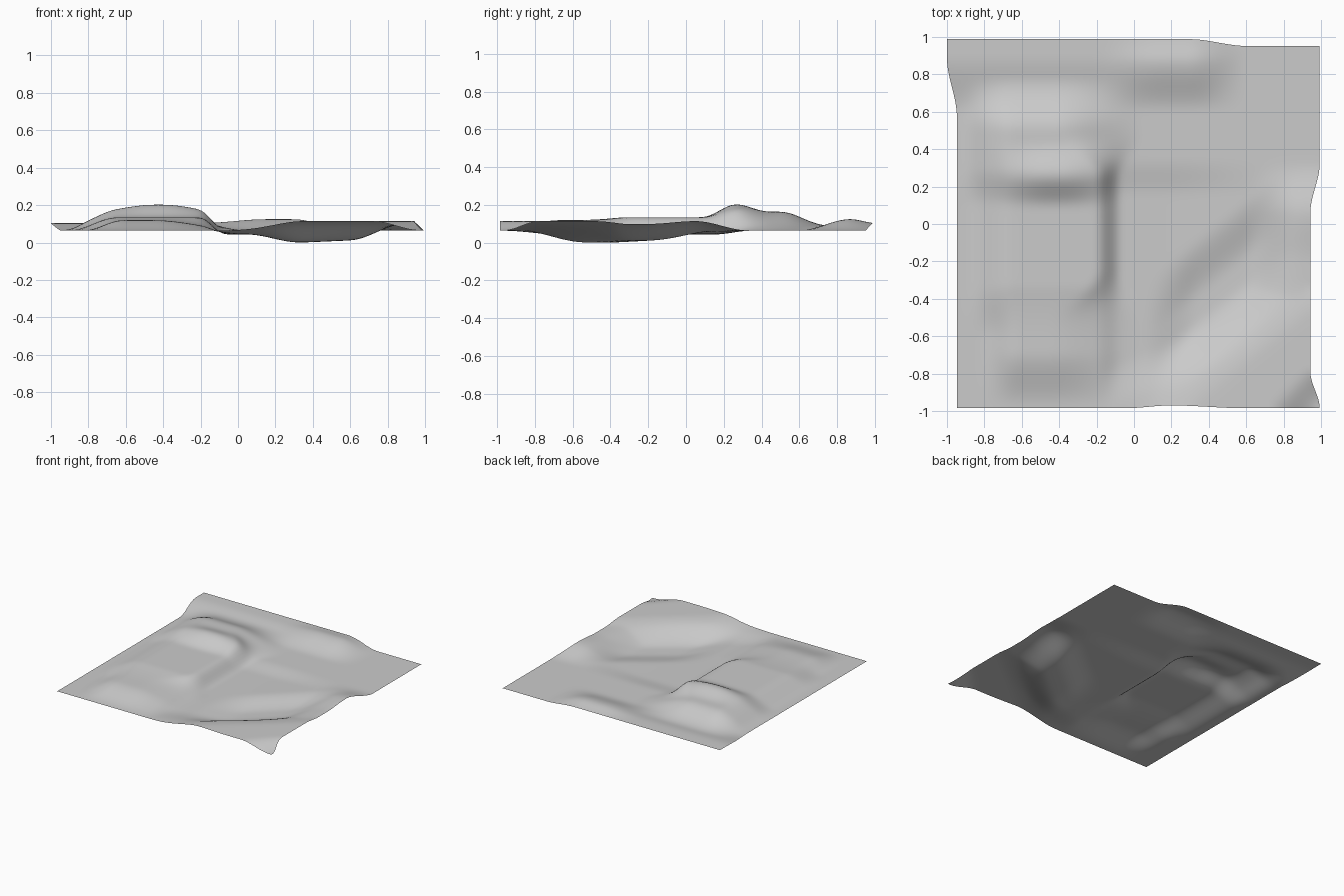
import bpy, bmesh

if "Cube" in bpy.data.objects:
    bpy.data.objects.remove(bpy.data.objects["Cube"])

N = 100  # grid cells per side


def ramp(v, a, b):
    """Smooth step from 0 at a to 1 at b."""
    t = max(0.0, min(1.0, (v - a) / (b - a)))
    return t * t * (3 - 2 * t)


def span(v, a, b, c, d):
    """Rises from a to b, falls from c to d."""
    return ramp(v, a, b) * (1 - ramp(v, c, d))


def height(x, y):
    z = 0.06
    # left plateau, steep on its right side only between y = -0.3 and 0.3
    soft = max(ramp(y, 0.25, 0.5), 1 - ramp(y, -0.55, -0.25))
    inner, outer = -0.2 - 0.22 * soft, -0.07 + 0.12 * soft
    z += 0.07 * span(x, -0.9, -0.65, inner, outer) * span(y, -0.6, -0.33, 0.5, 0.8)
    # lower front mound
    z += 0.055 * span(x, -0.82, -0.62, -0.45, 0.05) * span(y, -0.98, -0.68, -0.6, -0.35)
    # hill behind the plateau
    z += 0.03 * span(x, -0.95, -0.78, inner, outer) * span(y, 0.1, 0.3, 0.5, 0.78)
    z += 0.043 * span(x, -0.8, -0.45, -0.4, -0.06) * span(y, 0.08, 0.25, 0.25, 0.44)
    # raised back edge with a low hump
    z += 0.04 * (1 - ramp(x, 0.3, 0.6)) * ramp(y, 0.6, 0.9)
    z += 0.023 * span(x, -0.2, 0.15, 0.3, 0.6) * span(y, 0.6, 0.84, 0.86, 1.0)
    # shallow basin and the deeper diagonal channel
    s = y - 0.4 * (x - 0.5)
    z -= 0.021 * span(x, -0.2, -0.07, 0.15, 0.85) * ramp(s, -0.75, -0.5) * (1 - ramp(y, 0.15, 0.35))
    d = y - 0.8 * (x - 0.5)
    z -= 0.047 * span(x, 0.05, 0.34, 0.6, 0.87) * span(d, -0.7, -0.38, -0.27, 0.05)
    # front and right rims, dropping at the front right corner
    front = ramp(x, -0.12, 0.35) * (1 - ramp(d, -0.85, -0.4))
    right = ramp(x, 0.6, 0.93) * (1 - ramp(y, 0.05, 0.33)) * (1 - 0.3 * span(y, -0.6, -0.3, -0.2, 0.05))
    z += 0.05 * max(front, right) * (1 - ramp(x - y, 1.7, 1.96))
    return z


# slightly wavy outline
def left(y):
    return -0.947 - 0.053 * ramp(y, 0.58, 0.9)


def right(y):
    return 0.993 - 0.05 * span(y, -1.0, -0.8, 0.08, 0.35)


def front(x):
    return -0.985 + 0.015 * span(x, -0.05, 0.2, 0.2, 0.6)


def back(x):
    return 0.988 - 0.036 * ramp(x, 0.3, 0.6)


bm = bmesh.new()
bmesh.ops.create_grid(bm, x_segments=N, y_segments=N, size=1)
for v in bm.verts:
    u, w = (v.co.x + 1) / 2, (v.co.y + 1) / 2
    x = left(v.co.y) * (1 - u) + right(v.co.y) * u
    y = front(x) * (1 - w) + back(x) * w
    v.co = (x, y, height(x, y))
low = min(v.co.z for v in bm.verts)
for v in bm.verts:
    v.co.z -= low
# gentle rounding of the slopes
for _ in range(4):
    bmesh.ops.smooth_vert(bm, verts=[v for v in bm.verts if not v.is_boundary],
                          factor=0.5, use_axis_z=True)
mesh = bpy.data.meshes.new("terrain")
bm.to_mesh(mesh)
bm.free()
terrain = bpy.data.objects.new("terrain", mesh)
bpy.context.collection.objects.link(terrain)
mesh.polygons.foreach_set("use_smooth", [True] * len(mesh.polygons))

grey = bpy.data.materials.new("light grey")
grey.diffuse_color = (0.6, 0.6, 0.6, 1)
grey.use_nodes = True
grey.node_tree.nodes["Principled BSDF"].inputs["Base Color"].default_value = grey.diffuse_color
mesh.materials.append(grey)
